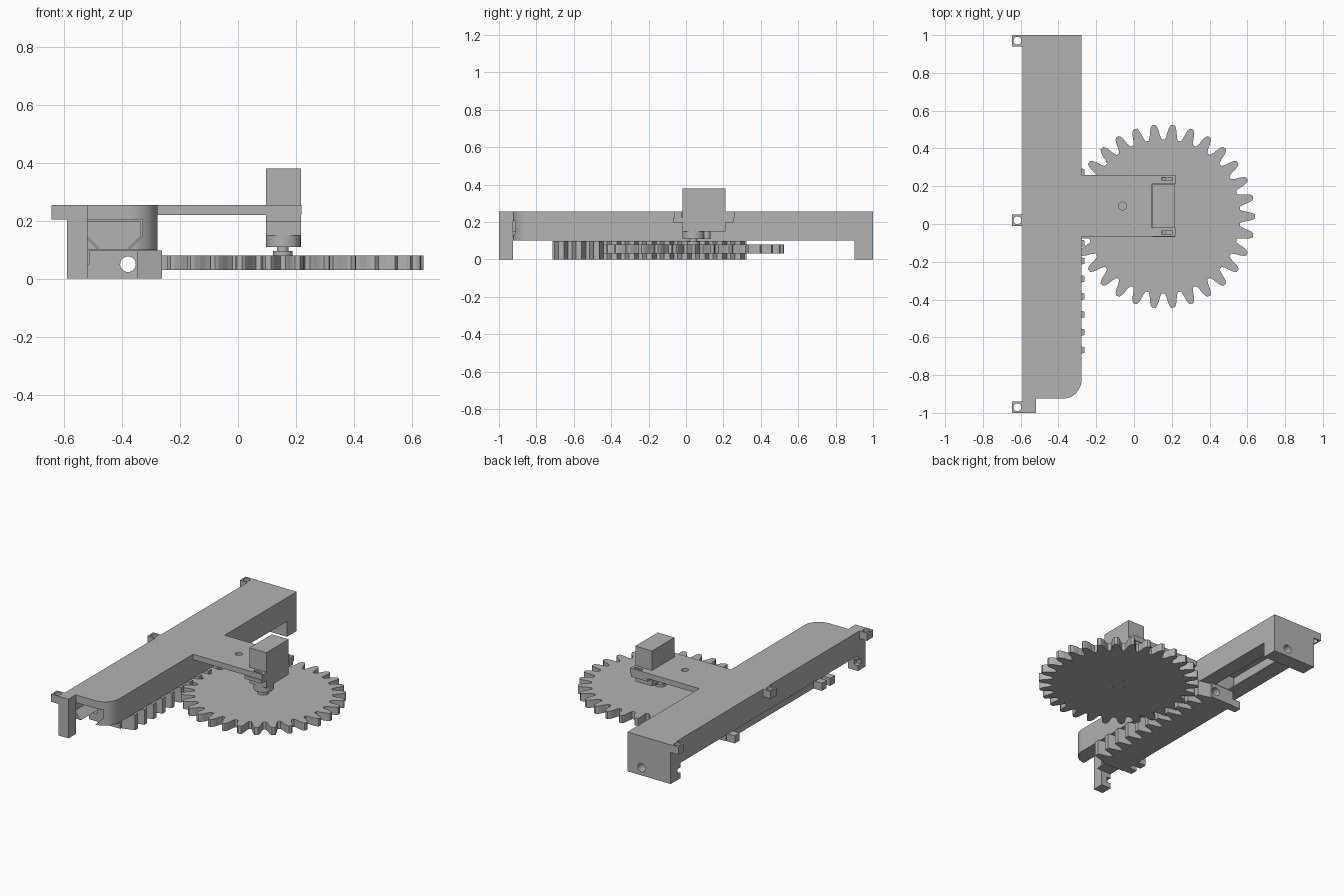
import bpy
import math
from mathutils import Vector

cube = bpy.data.objects.get("Cube")
if cube:
    bpy.data.objects.remove(cube, do_unlink=True)

grey = bpy.data.materials.new("plain grey")
grey.use_nodes = True
colour = (0.45, 0.45, 0.45, 1)
grey.diffuse_color = colour
grey.node_tree.nodes["Principled BSDF"].inputs["Base Color"].default_value = colour


def prism(name, outline, lo, hi, axis="z"):
    """Extrude an outline: (x, y) along z, (x, z) along y or (y, z) along x."""
    place = {"z": lambda a, b, c: (a, b, c),
             "y": lambda a, b, c: (a, c, b),
             "x": lambda a, b, c: (c, a, b)}[axis]
    n = len(outline)
    verts = [place(a, b, c) for c in (lo, hi) for a, b in outline]
    faces = [tuple(range(n))[::-1], tuple(range(n, 2 * n))]
    faces += [(i, (i + 1) % n, n + (i + 1) % n, n + i) for i in range(n)]
    area = sum(outline[i - 1][0] * outline[i][1] - outline[i][0] * outline[i - 1][1]
               for i in range(n))
    if (area < 0) != (axis == "y"):
        faces = [f[::-1] for f in faces]
    mesh = bpy.data.meshes.new(name)
    mesh.from_pydata(verts, [], faces)
    mesh.materials.append(grey)
    obj = bpy.data.objects.new(name, mesh)
    bpy.context.collection.objects.link(obj)
    return obj


def rect(a0, a1, b0, b1):
    return [(a0, b0), (a1, b0), (a1, b1), (a0, b1)]


def arc(a, b, r, start=0, end=360, n=32):
    closed = end - start == 360
    steps = n if closed else n + 1
    angles = [math.radians(start + (end - start) * i / n) for i in range(steps)]
    return [(a + r * math.cos(t), b + r * math.sin(t)) for t in angles]


def box(name, x0, x1, y0, y1, z0, z1):
    return prism(name, rect(x0, x1, y0, y1), z0, z1)


def cylinder(name, x, y, r, z0, z1):
    return prism(name, arc(x, y, r), z0, z1)


def cut(obj, *cutters):
    for cutter in cutters:
        mod = obj.modifiers.new("cut", "BOOLEAN")
        mod.operation = "DIFFERENCE"
        mod.solver = "EXACT"
        mod.object = cutter
    graph = bpy.context.evaluated_depsgraph_get()
    mesh = bpy.data.meshes.new_from_object(obj.evaluated_get(graph))
    obj.modifiers.clear()
    obj.data = mesh
    for cutter in cutters:
        bpy.data.objects.remove(cutter, do_unlink=True)


LEFT, RIGHT, TOP, BELLY = -0.59, -0.278, 0.255, 0.1
GX, GY = 0.155, 0.04          # gear centre
TEETH = 30
PITCH = 0.0943


def dovetail(gap):
    half, neck, mid = 0.1 - gap, 0.052 - gap, -0.43
    return [(mid - neck, BELLY - 0.02), (mid + neck, BELLY - 0.02),
            (mid + neck, BELLY), (mid + half, 0.148), (mid + half, 0.205 - gap),
            (mid - half, 0.205 - gap), (mid - half, 0.148), (mid - neck, BELLY)]


# Rail housing with one rounded corner and a dovetail channel
outline = [(LEFT, 1), (LEFT, -0.925)]
outline += arc(RIGHT - 0.1, -0.825, 0.1, 270, 360, 10) + [(RIGHT, 1)]
housing = prism("rail_housing", outline, BELLY, TOP)
cut(housing, prism("channel", dovetail(0), -1.1, 0.9, "y"))

# End legs
back_leg = box("back_leg", LEFT, RIGHT, 0.9, 1, 0, BELLY)
cut(back_leg, prism("hole", arc(-0.38, 0.05, 0.027), 0.8, 1.1, "y"),
    box("notch", LEFT - 0.1, LEFT + 0.03, 0.85, 0.93, 0.035, 0.07))
front_leg = box("front_leg", LEFT, -0.52, -1, -0.925, 0, TOP)
cut(front_leg, box("notch", LEFT - 0.1, LEFT + 0.03, -0.955, -0.9, 0.035, 0.07))

# Mounting lugs with screw holes
for i, y in enumerate((-0.97, 0.02, 0.97)):
    lug = box(f"mounting_lug_{i + 1}", -0.645, LEFT, y - 0.03, y + 0.03, 0.205, TOP)
    cut(lug, cylinder("hole", -0.617, y, 0.021, 0, 1))

# Motor arm, forked around the motor
arm_outline = [(RIGHT, -0.065), (0.22, -0.065), (0.22, -0.022), (0.095, -0.022),
               (0.095, 0.212), (0.22, 0.212), (0.22, 0.26), (RIGHT, 0.26)]
arm = prism("motor_arm", arm_outline, 0.22, TOP)
cut(arm, cylinder("hole", -0.06, 0.095, 0.021, 0, 1),
    *[box("slot", 0.145, 0.205, y - 0.008, y + 0.008, 0.1, 0.4) for y in (-0.045, 0.238)])

# Motor with ears, gearbox and output shaft
box("motor_body", 0.097, 0.218, -0.02, 0.21, 0.15, 0.38)
for name, y0, y1 in (("front_ear", -0.07, -0.02), ("back_ear", 0.21, 0.255)):
    ear = box("motor_" + name, 0.097, 0.218, y0, y1, 0.198, 0.22)
    mid = (y0 + y1) / 2
    cut(ear, box("slot", 0.151, 0.163, mid - 0.012, mid + 0.012, 0.1, 0.3))
cylinder("motor_gearbox", GX + 0.002, GY, 0.06, 0.11, 0.15)
cylinder("motor_side_boss", GX + 0.002, GY + 0.07, 0.022, 0.11, 0.15)
cylinder("motor_shaft", GX, GY, 0.02, 0.08, 0.11)
cylinder("gear_hub", GX, GY, 0.034, 0.08, 0.096)

# Spur gear: each tooth given as (radius, half width)
flank = [(0.408, 0.034), (0.43, 0.027), (0.455, 0.023), (0.475, 0.017), (0.486, 0.009)]
gear_outline = []
for i in range(TEETH):
    turn = 2 * math.pi * i / TEETH
    for side, points in ((-1, flank), (1, flank[::-1])):
        for r, w in points:
            a = turn + side * math.asin(w / r)
            gear_outline.append((GX + r * math.cos(a), GY + r * math.sin(a)))
gear = prism("spur_gear", gear_outline, 0.03, 0.08)
cut(gear, *[cylinder("hole", GX + x, GY + y, 0.006, 0, 0.079)
            for x, y in ((0, 0), (0.05, 0), (-0.05, 0), (0, 0.05), (0, -0.05))])

# Sliding rack with teeth towards the gear
ROOT, TIP = -0.347, -0.263
START, END = -0.715, 0.324
rack_outline = [(-0.515, END), (-0.515, START), (ROOT, START)]
for i in range(11):
    y = GY + PITCH * (i - 7.5)
    rack_outline += [(ROOT, y - 0.037), (TIP, y - 0.015), (TIP, y + 0.015), (ROOT, y + 0.037)]
rack_outline.append((ROOT, END))
rack = prism("sliding_rack", rack_outline, 0, BELLY - 0.002)
cut(rack, prism("hole", arc(-0.38, 0.05, 0.027), -1, 1, "y"))
prism("rack_dovetail", [(x, max(z, BELLY - 0.002)) for x, z in dovetail(0.006)[2:]],
      START, END, "y")

# Small lugs along the outer side of the rack
for i, y in enumerate((-0.685, -0.6, 0.295)):
    box(f"rack_lug_{i + 1}", -0.575, -0.515, y - 0.025, y + 0.025, 0, 0.05)

# Smooth the round parts, keeping edges sharp
bpy.ops.object.select_all(action="DESELECT")
for obj in bpy.context.collection.objects:
    if obj.type == "MESH" and obj.name.startswith(
            ("motor", "gear", "rail", "mounting", "back_leg", "sliding")):
        obj.select_set(True)
        bpy.context.view_layer.objects.active = obj
bpy.ops.object.shade_smooth_by_angle(angle=math.radians(30))
